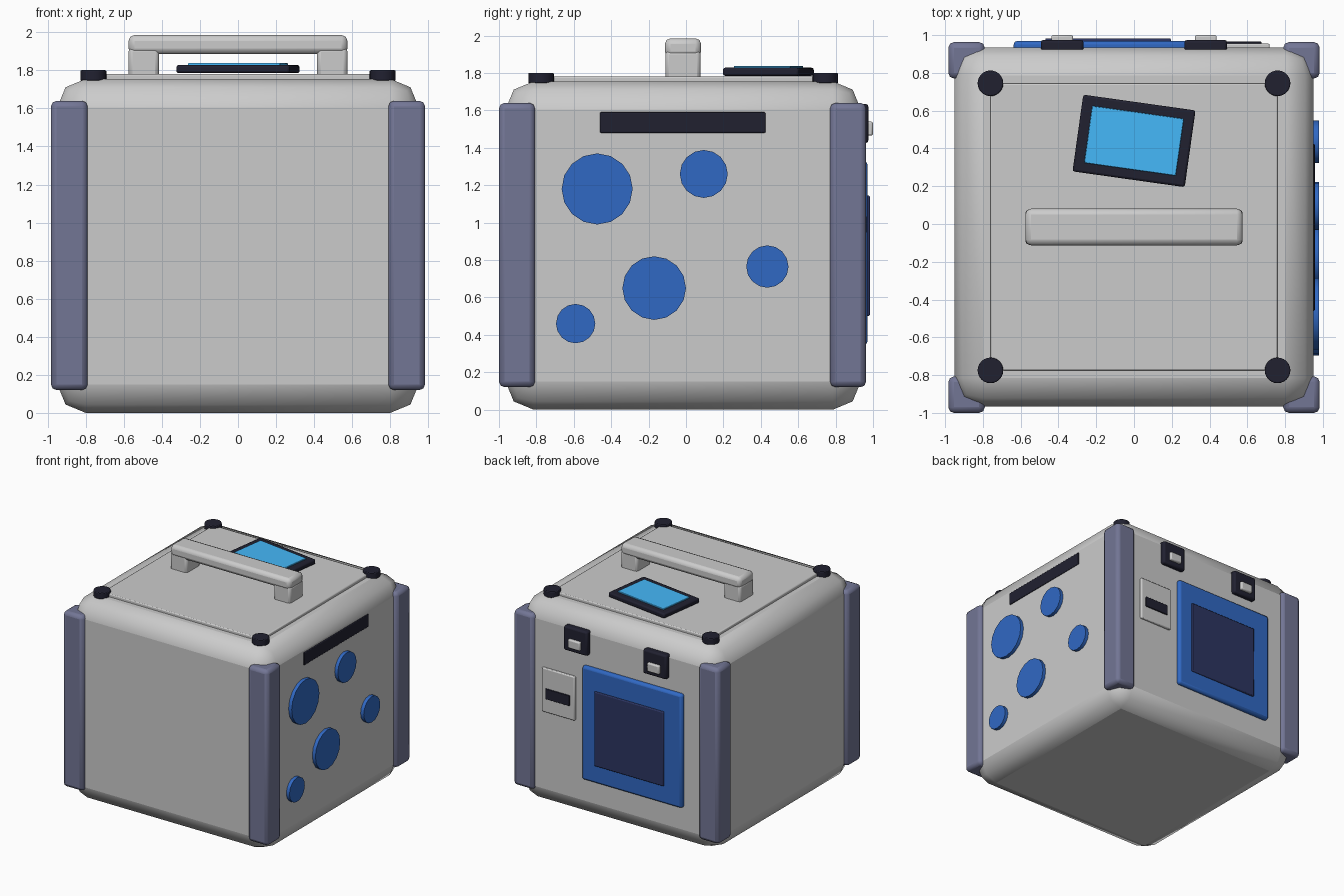
import bpy
from math import radians

if "Cube" in bpy.data.objects:
    bpy.data.objects.remove(bpy.data.objects["Cube"])


def material(name, rgb):
    m = bpy.data.materials.new(name)
    m.diffuse_color = (*rgb, 1)
    m.use_nodes = True
    m.node_tree.nodes["Principled BSDF"].inputs["Base Color"].default_value = m.diffuse_color
    return m


DARK = material("dark_plastic", (0.015, 0.015, 0.03))
SLATE = material("slate_guard", (0.17, 0.18, 0.30))
BLUE = material("blue_panel", (0.03, 0.14, 0.55))
NAVY = material("navy_inset", (0.025, 0.035, 0.12))
SCREEN = material("screen_blue", (0.06, 0.48, 0.95))


def finish(ob, name, mat, bevel, segments):
    ob.name = name
    if mat:
        ob.data.materials.append(mat)
    if bevel:
        b = ob.modifiers.new("bevel", 'BEVEL')
        b.width, b.segments = bevel, segments
        b.limit_method = 'ANGLE'
    bpy.ops.object.shade_smooth_by_angle(angle=radians(40))
    return ob


def box(name, x, y, z, mat=None, bevel=0.0, segments=2, turn=0):
    """Box from (min, max) ranges, optionally turned about z."""
    bpy.ops.mesh.primitive_cube_add(
        size=1, location=[(a + b) / 2 for a, b in (x, y, z)])
    ob = bpy.context.object
    ob.scale = [b - a for a, b in (x, y, z)]
    bpy.ops.object.transform_apply(location=False, rotation=False, scale=True)
    ob.rotation_euler.z = radians(turn)
    return finish(ob, name, mat, bevel, segments)


def disc(name, loc, r, depth, mat, sides, rot=(0, 0, 0), bevel=0.0):
    bpy.ops.mesh.primitive_cylinder_add(
        vertices=sides, radius=r, depth=depth, location=loc, rotation=rot)
    return finish(bpy.context.object, name, mat, bevel, 2)


# Case body and raised lid plate
box("case_body", (-0.95, 0.95), (-0.965, 0.935), (0, 1.755), bevel=0.15)
box("lid_plate", (-0.76, 0.76), (-0.775, 0.745), (1.70, 1.78), bevel=0.008)

# Corner guards and lid knobs
for sx in (-1, 1):
    for side, y0, ky in (("front", -1.0, -0.775), ("back", 0.77, 0.745)):
        x = sorted((sx * 0.79, sx * 0.983))
        box(f"corner_guard_{side}", x, (y0, y0 + 0.193), (0.12, 1.64), SLATE, 0.03)
        disc(f"lid_knob_{side}", (sx * 0.76, ky, 1.773), 0.068, 0.055, DARK, 24,
             bevel=0.006)

# Carry handle
for sx in (-1, 1):
    box("handle_post", sorted((sx * 0.415, sx * 0.575)), (-0.11, 0.078),
        (1.76, 1.92), bevel=0.02)
box("handle_bar", (-0.575, 0.575), (-0.113, 0.081), (1.885, 1.985), bevel=0.03)

# Tilted display on the lid
box("display_frame", (-0.30, 0.30), (0.235, 0.645), (1.785, 1.828), DARK, 0.012, turn=-8)
box("display_screen", (-0.245, 0.245), (0.288, 0.593), (1.80, 1.838), SCREEN, 0.004, turn=-8)

# Right side: vent slot and round spots
box("side_slot", (0.93, 0.957), (-0.46, 0.425), (1.48, 1.59), DARK, 0.006)
for y, z, r in ((-0.475, 1.18, 0.19), (0.095, 1.26, 0.128), (-0.17, 0.65, 0.17),
                (0.435, 0.765, 0.113), (-0.59, 0.46, 0.105)):
    disc("side_spot", (0.96, y, z), r, 0.04, BLUE, 16, (0, radians(90), 0))

# Back: framed panel with inset
box("back_panel", (-0.637, 0.323), (0.91, 0.97), (0.345, 1.33), BLUE, 0.02)
box("back_panel_inset", (-0.47, 0.195), (0.94, 0.983), (0.50, 1.145), NAVY, 0.008)

# Back: small plate with slot
box("card_plate", (0.402, 0.718), (0.91, 0.955), (0.825, 1.205), None, 0.008)
box("card_slot", (0.445, 0.675), (0.93, 0.965), (0.945, 1.035), DARK, 0.004)

# Back: latches
for cx in (-0.38, 0.38):
    box("latch_base", (cx - 0.113, cx + 0.113), (0.91, 0.975), (1.425, 1.635), DARK, 0.015)
    box("latch_catch", (cx - 0.058, cx + 0.058), (0.95, 1.0), (1.465, 1.54), None, 0.01)
